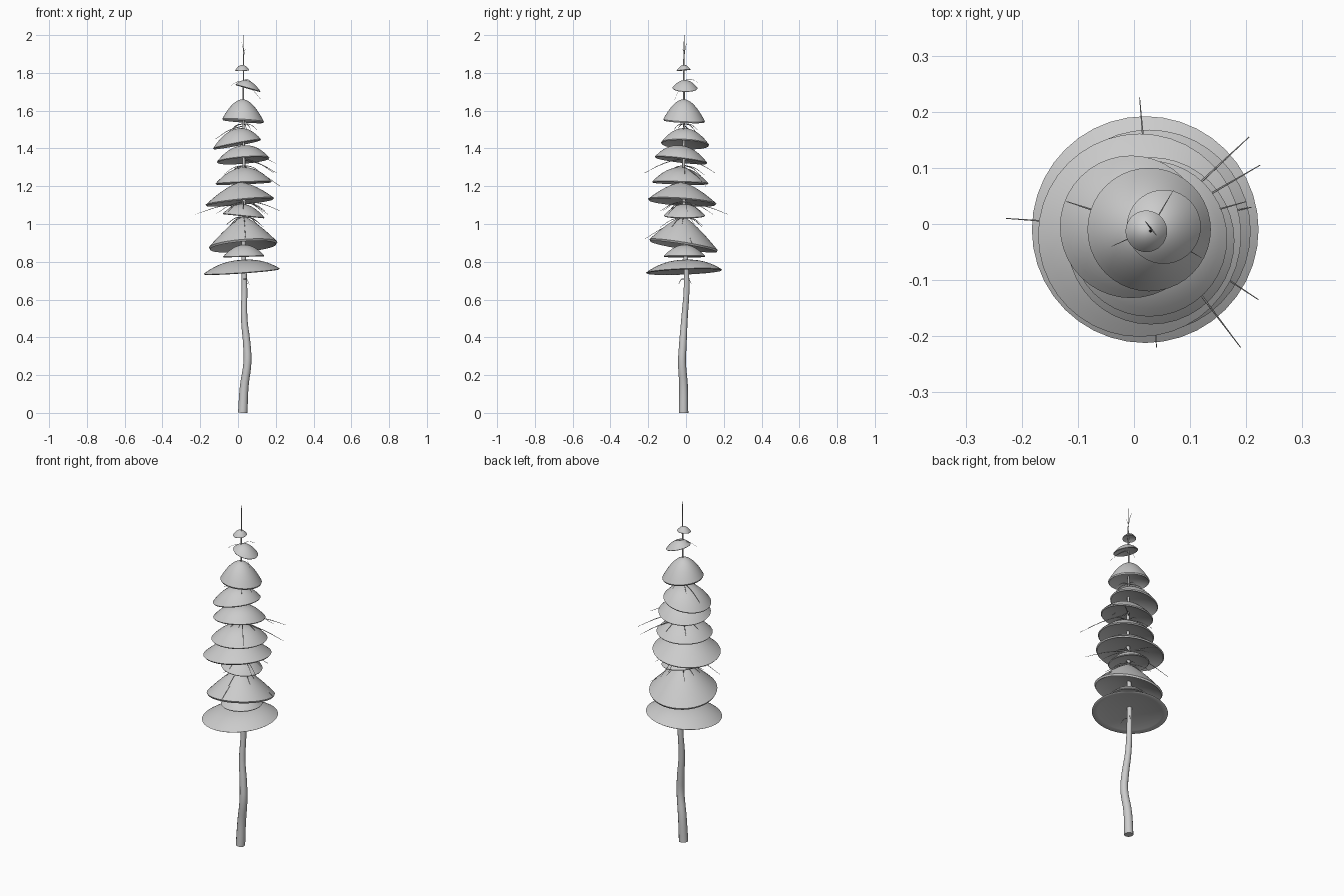
import bpy, bmesh, math, random
from mathutils import Vector

random.seed(4)
cube = bpy.data.objects.get("Cube")
if cube:
    bpy.data.objects.remove(cube)

grey = bpy.data.materials.new("plain grey")
grey.use_nodes = True
colour = (0.6, 0.6, 0.6, 1)
grey.diffuse_color = colour
grey.node_tree.nodes["Principled BSDF"].inputs["Base Color"].default_value = colour


def add_object(name, mesh):
    obj = bpy.data.objects.new(name, mesh)
    bpy.context.collection.objects.link(obj)
    mesh.materials.clear()
    mesh.materials.append(grey)
    bpy.ops.object.select_all(action='DESELECT')
    obj.select_set(True)
    bpy.context.view_layer.objects.active = obj
    bpy.ops.object.shade_smooth_by_angle(angle=math.radians(50))
    return obj


def tubes(name, paths, sides):
    """Tapered tubes; each path is a list of (position, radius)."""
    curve = bpy.data.curves.new(name, 'CURVE')
    curve.dimensions = '3D'
    curve.bevel_depth = 1
    curve.bevel_resolution = sides
    curve.resolution_u = 5
    curve.use_fill_caps = True
    for path in paths:
        spline = curve.splines.new('BEZIER')
        spline.bezier_points.add(len(path) - 1)
        for point, (co, radius) in zip(spline.bezier_points, path):
            point.co = co
            point.radius = radius
            point.handle_left_type = point.handle_right_type = 'AUTO'
    helper = bpy.data.objects.new(name + " path", curve)
    bpy.context.collection.objects.link(helper)
    bpy.context.view_layer.update()
    graph = bpy.context.evaluated_depsgraph_get()
    mesh = bpy.data.meshes.new_from_object(helper.evaluated_get(graph))
    bpy.data.objects.remove(helper)
    return add_object(name, mesh)


def canopy(name, x, y, z, radius, height, slope_x, slope_y, power):
    """A tilted foliage cap with a hollow underside."""
    steps = 10
    outer = [(i / steps, 1 - (i / steps) ** power) for i in range(steps + 1)]
    lip = [(0.97, -0.07)]
    inner = [(r, 0.35 * (1 - r * r) - 0.07) for r in (0.85, 0.6, 0.3, 0)]
    profile = outer + lip + inner
    bm = bmesh.new()
    verts = [bm.verts.new((r * radius, 0, h * height)) for r, h in profile]
    edges = [bm.edges.new(pair) for pair in zip(verts, verts[1:])]
    bmesh.ops.spin(bm, geom=verts + edges, cent=(0, 0, 0), axis=(0, 0, 1),
                   angle=math.tau, steps=40, use_duplicate=False)
    bmesh.ops.remove_doubles(bm, verts=bm.verts, dist=0.0001)
    for v in bm.verts:
        v.co.z += slope_x * v.co.x + slope_y * v.co.y
        v.co += Vector((x, y, z))
    bmesh.ops.recalc_face_normals(bm, faces=bm.faces)
    mesh = bpy.data.meshes.new(name)
    bm.to_mesh(mesh)
    bm.free()
    return add_object(name, mesh)


# Crooked trunk ending in a thin leader
trunk = [
    (0.025, -0.013, 0, 0.025), (0.033, -0.013, 0.14, 0.023),
    (0.05, -0.021, 0.27, 0.021), (0.047, -0.017, 0.36, 0.02),
    (0.033, -0.008, 0.5, 0.017), (0.034, 0.003, 0.66, 0.015),
    (0.03, -0.002, 0.85, 0.012), (0.032, -0.012, 1.2, 0.009),
    (0.028, -0.01, 1.6, 0.005), (0.03, -0.012, 1.85, 0.003),
    (0.03, -0.01, 2, 0.001),
]
tubes("trunk", [[((x, y, z), r) for x, y, z, r in trunk]], 4)

# Foliage caps from bottom to top: centre, radius, height, slopes, roundness
caps = [
    (0.02, -0.01, 0.75, 0.202, 0.06, 0.07, 0.04, 2.3),
    (0.03, -0.008, 0.83, 0.11, 0.06, 0.03, 0, 2),
    (0.027, -0.013, 0.89, 0.181, 0.15, 0.08, -0.16, 1.3),
    (0.03, -0.008, 1.045, 0.11, 0.06, -0.1, 0, 2),
    (0.01, -0.02, 1.12, 0.181, 0.1, 0.1, -0.07, 1.5),
    (0.03, -0.03, 1.22, 0.149, 0.08, 0.04, -0.03, 2),
    (0.027, -0.026, 1.34, 0.139, 0.075, 0.08, -0.12, 2.2),
    (-0.005, -0.005, 1.425, 0.127, 0.08, 0.19, -0.05, 2.1),
    (0.027, -0.01, 1.55, 0.11, 0.11, -0.07, -0.05, 1.9),
    (0.053, -0.005, 1.72, 0.066, 0.04, -0.28, -0.02, 2),
    (0.022, -0.013, 1.815, 0.037, 0.027, 0.03, 0.1, 2),
]
for number, cap in enumerate(caps, 1):
    canopy(f"foliage_cap_{number}", *cap)


# Bare twigs drooping from the trunk
def twig(tip, root_z, thick=0.003):
    root = Vector((0.03, -0.008, root_z))
    tip = Vector(tip)
    middle = root.lerp(tip, 0.5) + Vector((0, 0, 0.012))
    return [(root, thick), (middle, thick * 0.7), (tip, thick * 0.25)]


long_twigs = [
    ((-0.228, 0.01, 1.05), 1.11), ((0.01, 0.225, 1.05), 1.11),
    ((0.205, 0.155, 1.27), 1.34), ((0.225, 0.105, 1.2), 1.3),
    ((0.222, -0.135, 1.07), 1.12), ((0.19, -0.22, 1.27), 1.35),
    ((0.21, 0.03, 0.9), 1.0), ((0.04, -0.22, 0.92), 1.02),
    ((0.2, 0.04, 1.32), 1.38), ((-0.12, 0.04, 1.45), 1.52),
    ((0.12, -0.06, 1.66), 1.74), ((-0.04, -0.04, 1.73), 1.75),
    ((0.07, 0.06, 1.75), 1.76), ((0.06, -0.04, 0.68), 0.71),
    ((0.05, 0.03, 0.68), 0.72), ((0.04, -0.02, 1.93), 1.88),
    ((0.02, 0.005, 1.96), 1.9),
]
twigs = [twig(tip, z, 0.003 if z < 1.6 else 0.0015) for tip, z in long_twigs]

# Whorls of shorter twigs in the gaps between the caps
for z, reach, count in [(1.04, 0.12, 9), (1.12, 0.15, 8), (1.31, 0.12, 6),
                        (1.39, 0.11, 5), (1.53, 0.09, 5)]:
    for i in range(count):
        angle = math.tau * (i + random.uniform(-0.3, 0.3)) / count
        length = reach * random.uniform(0.7, 1.1)
        tip = (0.03 + length * math.cos(angle),
               length * math.sin(angle) - 0.01, z - 0.45 * length)
        twigs.append(twig(tip, z, 0.0028))
tubes("twigs", twigs, 1)
